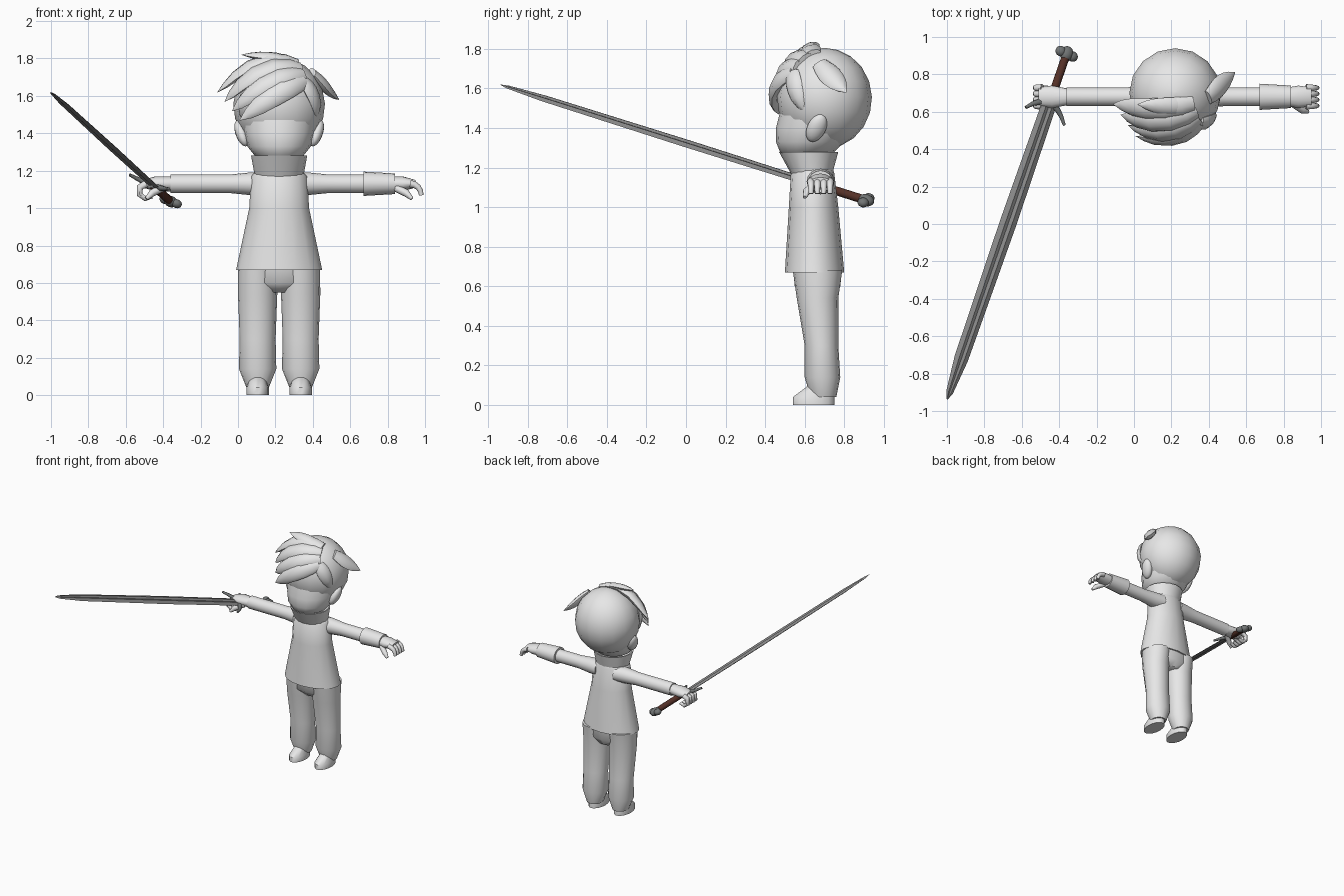
import bpy, bmesh, math
from mathutils import Vector

if "Cube" in bpy.data.objects:
    bpy.data.objects.remove(bpy.data.objects["Cube"])

CENTRE = .22       # centre line of the figure
ARM_DEPTH = .68
ARM_HEIGHT = 1.13


def material(name, red, green, blue):
    made = bpy.data.materials.new(name)
    made.use_nodes = True
    made.diffuse_color = (red, green, blue, 1)
    made.node_tree.nodes["Principled BSDF"].inputs["Base Color"].default_value = made.diffuse_color
    return made


CLAY = material("pale grey", .8, .8, .8)
STEEL = material("blade steel", .25, .25, .25)
DARK = material("dark metal", .17, .18, .18)
GRIP = material("red brown grip", .09, .03, .02)


def circle(count):
    angles = [math.tau * i / count for i in range(count)]
    return [(math.cos(a), math.sin(a)) for a in angles]


ROUND, SMALL = circle(16), circle(8)


def loft(name, rings, colour=CLAY, profile=ROUND, sharp=50):
    """Skin rings given as (centre, side vector, up vector) and cap the ends."""
    bm = bmesh.new()
    loops = [[bm.verts.new(Vector(centre) + Vector(side) * a + Vector(up) * b) for a, b in profile]
             for centre, side, up in rings]
    for low, high in zip(loops, loops[1:]):
        for i in range(len(profile)):
            bm.faces.new((low[i - 1], low[i], high[i], high[i - 1]))
    bm.faces.new(loops[0])
    bm.faces.new(loops[-1])
    bmesh.ops.recalc_face_normals(bm, faces=bm.faces)
    mesh = bpy.data.meshes.new(name)
    bm.to_mesh(mesh)
    bm.free()
    mesh.materials.append(colour)
    part = bpy.data.objects.new(name, mesh)
    bpy.context.collection.objects.link(part)
    bpy.ops.object.select_all(action='DESELECT')
    part.select_set(True)
    bpy.context.view_layer.objects.active = part
    bpy.ops.object.shade_smooth_by_angle(angle=math.radians(sharp))


def stack(name, x, rows):
    """Upright loft from rows of (height, half width, front, back)."""
    loft(name, [((x, (front + back) / 2, z), (width, 0, 0), (0, (back - front) / 2, 0))
                for z, width, front, back in rows])


def across(name, side, rows):
    """Sideways loft along an arm from rows of (reach, half depth, half height)."""
    loft(name, [((CENTRE + side * reach, ARM_DEPTH, ARM_HEIGHT), (0, depth, 0), (0, 0, height))
                for reach, depth, height in rows])


def tube(name, path, sizes, up, colour=CLAY):
    """Loft along a path with sizes of (side radius, up radius)."""
    path = [Vector(point) for point in path]
    rings = []
    for i, (width, height) in enumerate(sizes):
        along = (path[min(i + 1, len(path) - 1)] - path[max(i - 1, 0)]).normalized()
        side = Vector(up).cross(along).normalized()
        rings.append((path[i], side * width, along.cross(side) * height))
    loft(name, rings, colour, SMALL)


def ball(name, centre, side, up, pole, colour=CLAY):
    """Ellipsoid from its three half axes."""
    turns = [math.pi * (i + .1) / 10 for i in range(10)] + [math.pi * .99]
    loft(name, [(Vector(centre) - Vector(pole) * math.cos(a), Vector(side) * math.sin(a),
                 Vector(up) * math.sin(a)) for a in turns], colour)


# Clothes on the trunk
stack("jacket", CENTRE, [(.67, .23, .5, .8), (1, .16, .52, .77), (1.17, .15, .53, .75), (1.2, .12, .55, .74)])
stack("collar", CENTRE, [(1.17, .13, .53, .74), (1.28, .15, .47, .77), (1.28, .14, .48, .76), (1.2, .1, .54, .73)])
stack("neck", CENTRE, [(1.1, .08, .57, .72), (1.4, .08, .57, .72)])
stack("trouser_seat", CENTRE, [(.55, .1, .6, .75), (.6, .2, .55, .78), (.7, .21, .54, .79)])

# Paired limbs and ears
for side, label in ((1, "left"), (-1, "right")):
    leg = CENTRE + side * .115
    stack(label + "_trouser_leg", leg, [(.04, .06, .63, .76), (.14, .1, .6, .78), (.3, .096, .6, .77),
                                        (.54, .105, .56, .77), (.68, .104, .54, .79)])
    stack(label + "_shoe", leg, [(0, .06, .54, .75), (.04, .06, .54, .75), (.1, .04, .62, .74)])
    across(label + "_sleeve", side, [(.08, .07, .06), (.16, .06, .06), (.26, .05, .05), (.58, .05, .05)])
    across(label + "_palm", side, [(.55, .04, .04), (.66, .06, .04), (.73, .05, .02)])
    ball(label + "_ear", (CENTRE + side * .2, .66, 1.4),
         (side * .035, 0, 0), (0, .05, 0), (side * .02, .02, .07))

    # Open fingers on the left hand, curled round the grip on the right
    bend, radius, knuckle = (1.6, .06, .7) if side > 0 else (4, .04, .71)
    for finger in range(4):
        depth = ARM_DEPTH + .032 * (finger - 1.5)
        arc = [bend * step / 4 for step in range(5)]
        tube(f"{label}_finger_{finger + 1}",
             [(CENTRE + side * (knuckle + radius * math.sin(a)), depth,
               ARM_HEIGHT - radius * (1 - math.cos(a))) for a in arc],
             [(.02 - .002 * step, .02 - .002 * step) for step in range(5)], (0, 1, 0))
    tube(label + "_thumb", [(CENTRE + side * reach, depth, height) for reach, depth, height in
                            ((.62, .65, 1.11), (.68, .61, 1.08), (.71, .6, 1.05))],
         [(.02, .02), (.02, .02), (.01, .01)], (0, 1, 0))

across("left_cuff", 1, [(.45, .07, .065), (.62, .06, .055)])

# Head: face below, rounded hair above and behind
skull = Vector((CENTRE, .7, 1.55))
skull_size = Vector((.245, .24, .255))
stack("face", CENTRE, [(1.26, .09, .51, .7), (1.28, .13, .475, .75), (1.33, .17, .455, .8),
                       (1.4, .19, .455, .85), (1.5, .2, .48, .86), (1.6, .19, .5, .86)])
ball("hair_cap", skull, (skull_size.x, 0, 0), (0, skull_size.y, 0), (0, 0, skull_size.z))


def skull_ratio(point):
    """How far out a point lies, where one is the surface of the hair cap."""
    return Vector(p / s for p, s in zip(point - skull, skull_size)).length


def strand(name, root, tip, width):
    """Pointed lock that hugs the cap, then lifts towards its tip."""
    root, tip = Vector(root), Vector(tip)
    lift = skull_ratio(tip) - 1
    path = []
    for step in range(7):
        along = step / 6
        point = root.lerp(tip, along)
        path.append(skull + (point - skull) * (1 + lift * along ** 2) / skull_ratio(point))
    sizes = [(width * taper, width * taper / 2) for taper in (.7, .9, 1, .95, .8, .5, .04)]
    tube(name, path, sizes, root.lerp(tip, .5) - skull)


# Fringe fans out from the parting, with loose locks and tufts around it
parting = Vector((.37, .52, 1.7)), Vector((.32, .64, 1.78))
tips = Vector((.01, .47, 1.47)), Vector((-.11, .64, 1.62))
for lock in range(4):
    strand(f"fringe_{lock + 1}", parting[0].lerp(parting[1], lock / 3), tips[0].lerp(tips[1], lock / 3), .06)
strand("left_lock", parting[0], (.42, .6, 1.48), .05)
strand("right_lock", (.1, .53, 1.7), (.03, .6, 1.46), .05)
strand("crown_tuft", (.3, .62, 1.8), (.02, .64, 1.82), .05)
strand("left_tuft", (.37, .68, 1.7), (.54, .81, 1.58), .06)

# Sword: every part is placed along its axis
pommel = Vector((-.36, .91, 1.035))
axis = (Vector((-1, -.94, 1.62)) - pommel).normalized()
flat = axis.cross(Vector((.85, -.43, -.3))).normalized()
wide = flat.cross(axis)

fuller = [(1, 0), (.4, 1), (0, .4), (-.4, 1), (-1, 0), (-.4, -1), (0, -.4), (.4, -1)]
loft("blade", [(pommel + axis * reach, wide * width, flat * width / 4) for reach, width in
               ((.28, .042), (1, .048), (1.8, .04), (2, .02), (2.04, .003))], STEEL, fuller, 25)
loft("grip", [(pommel + axis * reach, wide * .022, flat * .022) for reach in (0, .3)], GRIP)
spread = [step / 4 for step in range(-4, 5)]
tube("crossguard", [pommel + axis * (.29 + .08 * k * k) + wide * .12 * k for k in spread],
     [(.024 - .016 * abs(k), .02 - .012 * abs(k)) for k in spread], flat, DARK)
ball("pommel_core", pommel, wide * .036, flat * .03, axis * .042, DARK)
for side, label in ((1, "left"), (-1, "right")):
    ball(label + "_pommel_lobe", pommel + wide * .036 * side, wide * .03, flat * .024, axis * .028, DARK)
